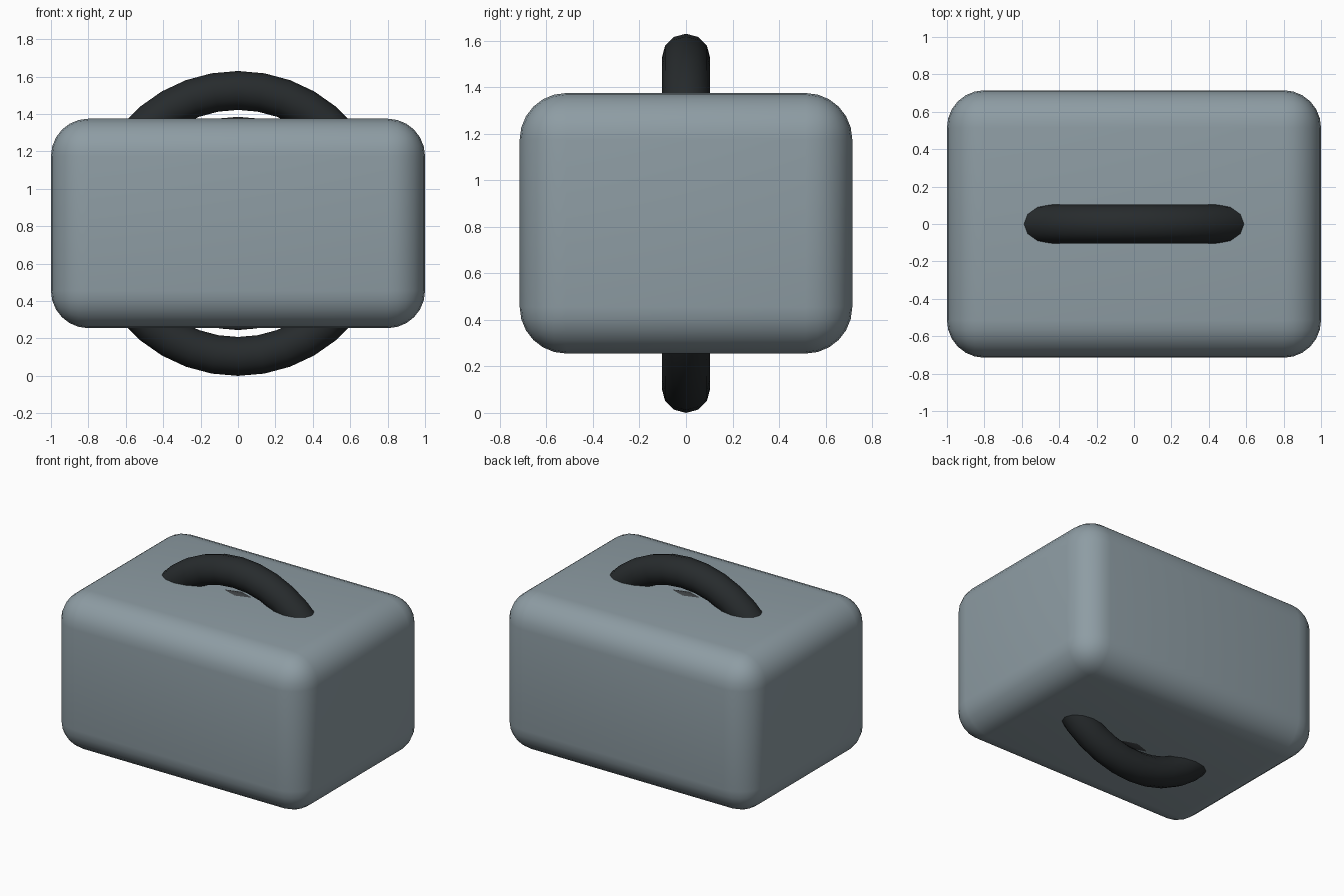
import bpy
import math

if "Cube" in bpy.data.objects:
    bpy.data.objects.remove(bpy.data.objects["Cube"])

CENTRE_Z = 0.815


def material(name, rgb):
    mat = bpy.data.materials.new(name)
    mat.diffuse_color = (*rgb, 1)
    mat.use_nodes = True
    mat.node_tree.nodes["Principled BSDF"].inputs["Base Color"].default_value = mat.diffuse_color
    return mat


def finish(obj, name, mat):
    obj.name = name
    obj.data.materials.append(mat)
    bpy.ops.object.shade_smooth_by_angle(angle=math.radians(40))


def ring(name, major, minor, mat):
    bpy.ops.mesh.primitive_torus_add(
        location=(0, 0, CENTRE_Z), rotation=(math.pi / 2, 0, 0),
        major_radius=major, minor_radius=minor,
        major_segments=36, minor_segments=12)
    finish(bpy.context.object, name, mat)


shell = material("shell_grey", (0.27, 0.335, 0.37))
rubber = material("rubber_black", (0.02, 0.024, 0.026))
rim = material("rim_dark", (0.05, 0.055, 0.06))

# Rounded block
bpy.ops.mesh.primitive_cube_add(size=1, location=(0, 0, CENTRE_Z))
block = bpy.context.object
block.scale = (2.0, 1.43, 1.12)
bpy.ops.object.transform_apply(location=False, rotation=False, scale=True)
bevel = block.modifiers.new("rounding", 'BEVEL')
bevel.width = 0.2
bevel.segments = 6
bpy.ops.object.modifier_apply(modifier=bevel.name)
finish(block, "rounded_block", shell)

# Large ring showing as a handle above and below
ring("outer_ring", 0.711, 0.104, rubber)

# Inner ring that just breaks the top and bottom faces
ring("inner_ring", 0.49, 0.08, rim)
bpy.context.object.location.z = CENTRE_Z
bpy.context.object.scale = (1, 1, 1)
